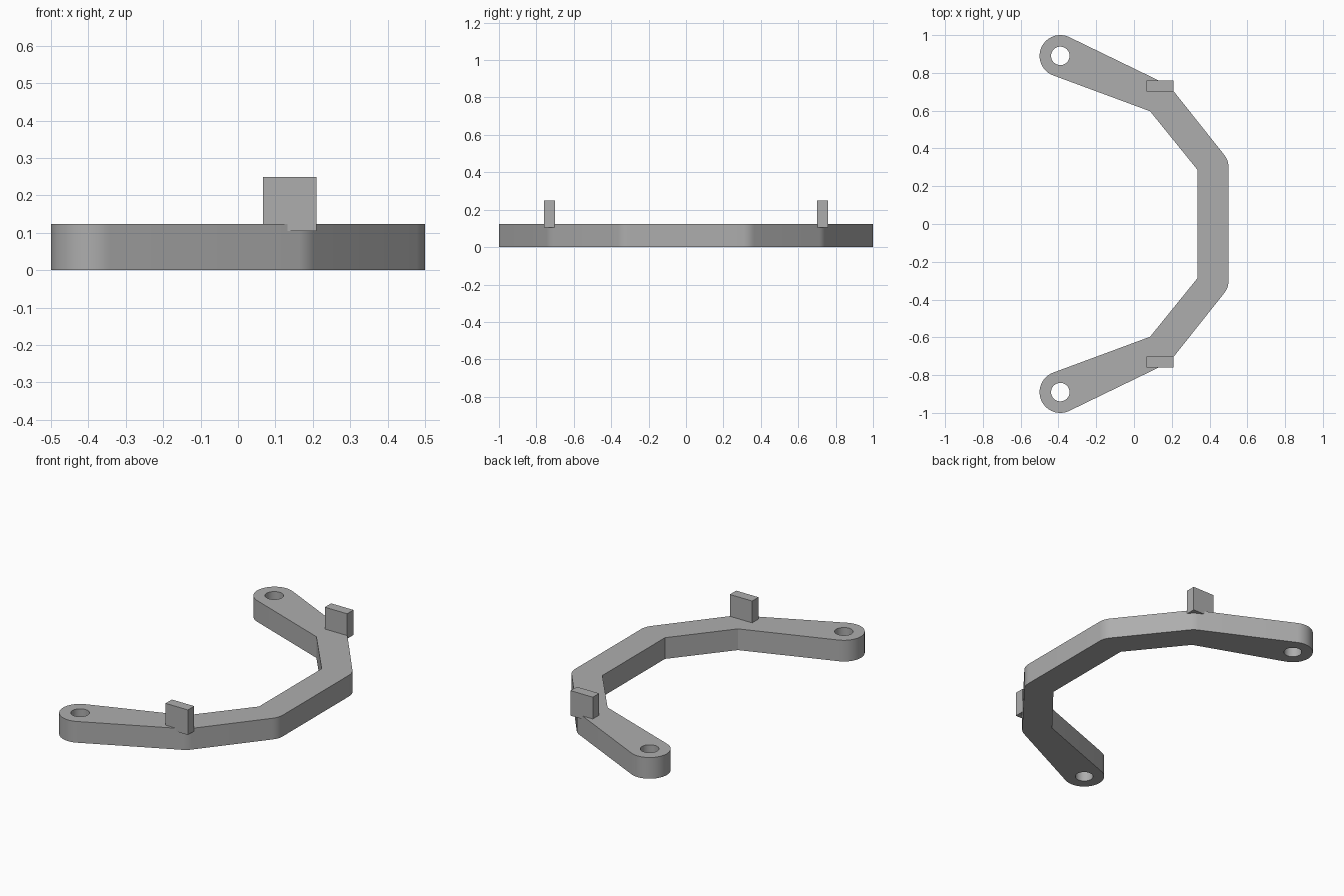
import bpy, bmesh, math
from mathutils import Vector, Matrix

if "Cube" in bpy.data.objects:
    bpy.data.objects.remove(bpy.data.objects["Cube"])

THICK = 0.123
EYE, EYE_R, HOLE_R = Vector((-0.39, 0.89)), 0.11, 0.049

grey = bpy.data.materials.new("plain grey")
grey.diffuse_color = (0.42, 0.42, 0.42, 1)
grey.use_nodes = True
grey.node_tree.nodes["Principled BSDF"].inputs["Base Color"].default_value = grey.diffuse_color


def arc(center, radius, start, end, steps):
    """Points along an arc, angles in degrees."""
    return [center + radius * Vector((math.cos(a), math.sin(a)))
            for a in (math.radians(start + (end - start) * i / steps) for i in range(steps + 1))]


def round_corner(before, corner, after, cut, steps=6):
    """Soften a corner with a quadratic curve that starts and ends at distance cut."""
    before, corner, after = map(Vector, (before, corner, after))
    a = corner + (before - corner).normalized() * cut
    b = corner + (after - corner).normalized() * cut
    return [a * (1 - t) ** 2 + corner * 2 * t * (1 - t) + b * t * t
            for t in (i / steps for i in range(steps + 1))]


def finish(bm, name):
    bmesh.ops.recalc_face_normals(bm, faces=bm.faces)
    mesh = bpy.data.meshes.new(name)
    bm.to_mesh(mesh)
    bm.free()
    mesh.materials.append(grey)
    obj = bpy.data.objects.new(name, mesh)
    bpy.context.collection.objects.link(obj)
    return obj


# Half outline of the bracket, from the inner bend around the eye to the outer bend
half = [Vector((0.336, 0.287)), Vector((0.085, 0.597))]
half += arc(EYE, EYE_R, 249.5, 64.2, 28)
shoulder, elbow = (0.186, 0.733), (0.5, 0.338)
half += round_corner(half[-1], shoulder, elbow, 0.025)
half += round_corner(shoulder, elbow, (0.5, 0), 0.035)
outline = half + [Vector((p.x, -p.y)) for p in reversed(half)]
holes = [arc(Vector((EYE.x, s * EYE.y)), HOLE_R, 0, 360, 32)[:-1] for s in (1, -1)]

# Bracket: fill the outline around the two holes, then extrude upward
bm = bmesh.new()
for loop in [outline] + holes:
    verts = [bm.verts.new((p.x, p.y, 0)) for p in loop]
    for i, v in enumerate(verts):
        bm.edges.new((verts[i - 1], v))
bmesh.ops.triangle_fill(bm, use_beauty=True, edges=bm.edges[:], normal=(0, 0, 1))
top = bmesh.ops.extrude_face_region(bm, geom=bm.faces[:], use_keep_orig=True)["geom"]
bmesh.ops.translate(bm, verts=[g for g in top if isinstance(g, bmesh.types.BMVert)],
                    vec=(0, 0, THICK))
bracket = finish(bm, "bracket")
bpy.context.view_layer.objects.active = bracket
bracket.select_set(True)
bpy.ops.object.shade_smooth_by_angle(angle=math.radians(25))

# Upright tabs set slightly into the bracket at each shoulder
for side, name in ((1, "back_tab"), (-1, "front_tab")):
    bm = bmesh.new()
    bmesh.ops.create_cube(bm, size=1, matrix=Matrix.Translation((0.138, side * 0.73, 0.177))
                          @ Matrix.Diagonal((0.143, 0.058, 0.145, 1)))
    finish(bm, name)
